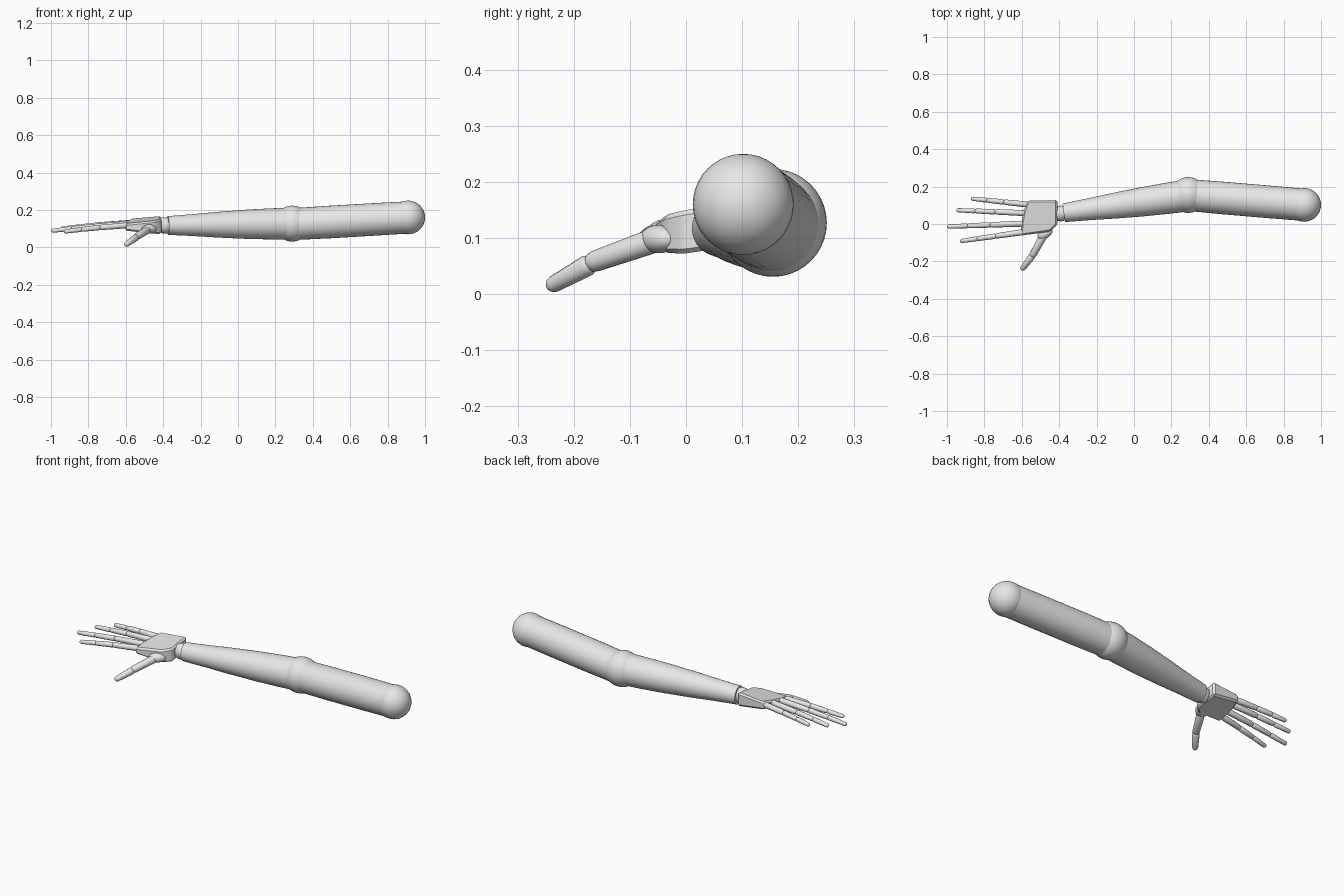
import bpy, bmesh, math
from mathutils import Vector

if "Cube" in bpy.data.objects:
    bpy.data.objects.remove(bpy.data.objects["Cube"])

grey = bpy.data.materials.new("light_grey")
grey.diffuse_color = (0.8, 0.8, 0.8, 1)
grey.use_nodes = True
grey.node_tree.nodes["Principled BSDF"].inputs["Base Color"].default_value = grey.diffuse_color


def finish(name, bm, angle=40):
    bmesh.ops.recalc_face_normals(bm, faces=bm.faces)
    mesh = bpy.data.meshes.new(name)
    bm.to_mesh(mesh)
    bm.free()
    mesh.materials.append(grey)
    obj = bpy.data.objects.new(name, mesh)
    bpy.context.collection.objects.link(obj)
    bpy.ops.object.select_all(action='DESELECT')
    obj.select_set(True)
    bpy.context.view_layer.objects.active = obj
    bpy.ops.object.shade_smooth_by_angle(angle=math.radians(angle))
    return obj


def tube(name, a, b, profile, segs=32):
    """Lathe a profile of (distance fraction, radius) along the line a-b."""
    a, b = Vector(a), Vector(b)
    turn = (b - a).to_track_quat('Z', 'Y')
    bm = bmesh.new()
    rings = []
    for t, r in profile:
        c = a.lerp(b, t)
        rings.append([bm.verts.new(c + turn @ Vector((
            r * math.cos(2 * math.pi * i / segs),
            r * math.sin(2 * math.pi * i / segs), 0))) for i in range(segs)])
    for p, q in zip(rings, rings[1:]):
        for i in range(segs):
            j = (i + 1) % segs
            bm.faces.new((p[i], p[j], q[j], q[i]))
    bm.faces.new(rings[0])
    bm.faces.new(rings[-1])
    return finish(name, bm)


def bone(name, a, b, r0, r1):
    """Phalanx with a softly rounded end at each side."""
    n = (Vector(b) - Vector(a)).length
    e0, e1 = 0.8 * r0 / n, r1 / n
    steps = [math.radians(d) for d in (10, 35, 60, 90)]
    prof = [(e0 * (1 - math.cos(s)), r0 * math.sin(s)) for s in steps]
    prof += [(1 - e1 * (1 - math.cos(s)), r1 * math.sin(s)) for s in reversed(steps)]
    return tube(name, a, b, prof, 14)


def ball(name, centre, radii, yaw=0.0):
    bm = bmesh.new()
    bmesh.ops.create_uvsphere(bm, u_segments=32, v_segments=20, radius=1)
    obj = finish(name, bm, 60)
    obj.location, obj.scale, obj.rotation_euler.z = centre, radii, yaw
    return obj


# Shoulder, upper arm, elbow
ball("shoulder", (0.91, 0.102, 0.16), (0.09,) * 3)
tube("upper_arm", (0.89, 0.104, 0.159), (0.31, 0.153, 0.125),
     [(0, 0.086), (0.3, 0.087), (0.7, 0.087), (1, 0.085)])
ball("elbow", (0.29, 0.155, 0.127), (0.096,) * 3)

# Forearm, gently bulging and tapering to the wrist
tube("forearm", (0.27, 0.150, 0.127), (-0.375, 0.060, 0.117),
     [(0, 0.085), (0.15, 0.083), (0.35, 0.078), (0.6, 0.068), (0.8, 0.058), (1, 0.050)])
ball("wrist", (-0.392, 0.056, 0.117), (0.042, 0.042, 0.044))

# Palm: an outline with sloping top and bottom
outline = [(-0.41, 0.128), (-0.57, 0.125), (-0.592, 0.062), (-0.603, 0.0),
           (-0.605, -0.062), (-0.50, -0.048), (-0.45, -0.04), (-0.41, -0.005)]
bm = bmesh.new()
top, bottom = [], []
for x, y in outline:
    f = (x + 0.605) / 0.195
    tilt = 0.14 * (y - 0.06)
    top.append(bm.verts.new((x, y, 0.143 + 0.016 * f + tilt)))
    bottom.append(bm.verts.new((x, y, 0.106 - 0.026 * f + tilt)))
bm.faces.new(top)
bm.faces.new(bottom)
for i in range(len(outline)):
    j = (i + 1) % len(outline)
    bm.faces.new((top[i], top[j], bottom[j], bottom[i]))
bmesh.ops.recalc_face_normals(bm, faces=bm.faces)
bmesh.ops.bevel(bm, geom=bm.edges[:], offset=0.009, segments=1, affect='EDGES')
finish("palm", bm, 25)

# Four fingers, three phalanges each
fingers = {
    "little_finger": ((-0.56, 0.103, 0.132), (-0.872, 0.136, 0.108)),
    "ring_finger": ((-0.58, 0.058, 0.130), (-0.950, 0.074, 0.100)),
    "middle_finger": ((-0.59, 0.002, 0.125), (-1.0, -0.014, 0.088)),
    "index_finger": ((-0.59, -0.043, 0.118), (-0.930, -0.092, 0.084)),
}
cuts = [0, 0.45, 0.74, 1]
radii = [0.016, 0.0145, 0.013, 0.011]
for name, (base, tip) in fingers.items():
    base, tip = Vector(base), Vector(tip)
    # slight arch over the knuckles
    pts = [base.lerp(tip, t) + Vector((0, 0, 0.012 * t * (1 - t))) for t in cuts]
    for k in range(3):
        back = (pts[k + 1] - pts[k]).normalized() * 0.008 * (k > 0)
        bone(f"{name}_{k + 1}", pts[k] - back, pts[k + 1], radii[k], radii[k + 1])

# Thumb
ball("thumb_base", (-0.475, -0.048, 0.098), (0.045, 0.028, 0.025), math.radians(35))
bone("thumb_1", (-0.478, -0.05, 0.098), (-0.548, -0.178, 0.053), 0.022, 0.019)
bone("thumb_2", (-0.540, -0.165, 0.057), (-0.602, -0.246, 0.012), 0.019, 0.015)
